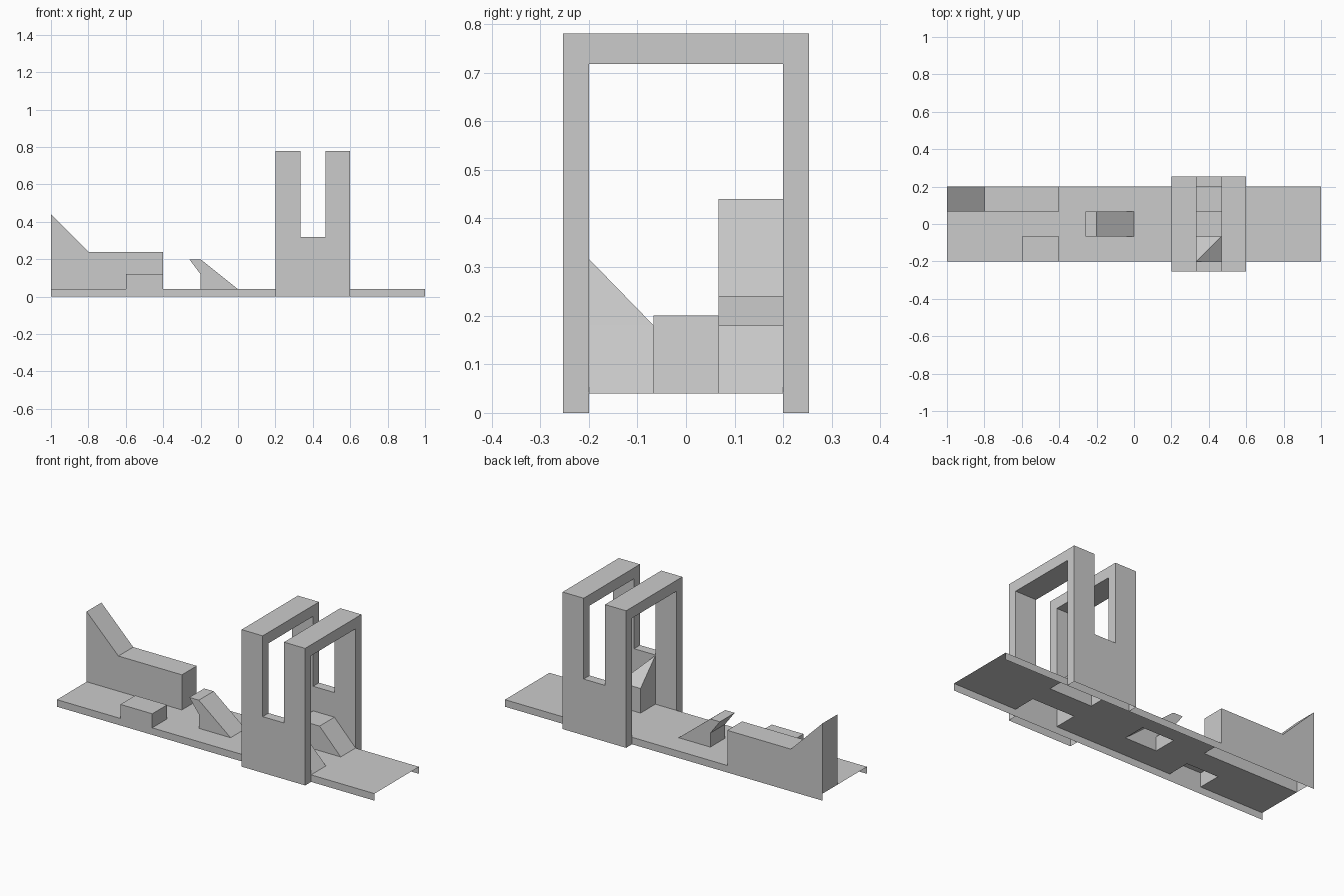
import bpy, bmesh

if "Cube" in bpy.data.objects:
    bpy.data.objects.remove(bpy.data.objects["Cube"])

L = 0.2 / 3            # half width of one lane
W = 0.2                # half width of the track
G = W + 0.053          # outer face of the gate
X1, X2 = 0.333, 0.467  # window in the gate
Z = 0.04               # track surface height


def finish(name, bm):
    mesh = bpy.data.meshes.new(name)
    bm.to_mesh(mesh)
    bm.free()
    obj = bpy.data.objects.new(name, mesh)
    bpy.context.collection.objects.link(obj)
    return obj


def prism(name, profile, y0, y1, caps=(True, True), open_base=True, peak=None):
    """Extrude an x-z profile along y; the closing side and caps may be left open."""
    bm = bmesh.new()
    a = [bm.verts.new((x, y0, z)) for x, z in profile]
    b = [bm.verts.new((x, y1, z)) for x, z in profile]
    n = len(profile)
    sides = [bm.faces.new((a[i], a[(i + 1) % n], b[(i + 1) % n], b[i])) for i in range(n)]
    ends = [bm.faces.new(a), bm.faces.new(b)]
    bmesh.ops.recalc_face_normals(bm, faces=bm.faces[:])
    if peak:           # lift one corner and fold the top along its diagonal
        bmesh.ops.connect_verts(bm, verts=[a[1], b[2]])
        a[1].co.z = peak
    dead = [f for f, keep in zip(ends, caps) if not keep]
    if open_base:
        dead.append(sides[-1])
    bmesh.ops.delete(bm, geom=dead, context='FACES')
    return finish(name, bm)


# Track: hollow plate with side skirts, open under every raised part
holes = [(-1, -0.4, L, W), (-0.6, -0.4, -W, -L), (-0.2, 0, -L, L),
         (X1, 0.6, L, W), (X1, 0.6, -W, -L)]
xs = [-1, -0.6, -0.4, -0.2, 0, 0.2, X1, 0.6, 1]
ys = [-W, -L, L, W]
bm = bmesh.new()


def quad(*pts):
    bm.faces.new([bm.verts.new(p) for p in pts])


for xa, xb in zip(xs, xs[1:]):
    for ya, yb in zip(ys, ys[1:]):
        cx, cy = (xa + xb) / 2, (ya + yb) / 2
        if not any(h[0] < cx < h[1] and h[2] < cy < h[3] for h in holes):
            quad((xa, ya, Z), (xb, ya, Z), (xb, yb, Z), (xa, yb, Z))
    if not 0.2 <= xa < 0.6:   # the gate replaces the skirt here
        quad((xa, -W, 0), (xb, -W, 0), (xb, -W, Z), (xa, -W, Z))
        quad((xb, W, 0), (xa, W, 0), (xa, W, Z), (xb, W, Z))
bmesh.ops.remove_doubles(bm, verts=bm.verts[:], dist=1e-4)
finish("track_plate", bm)

# Raised blocks on the track
prism("sloped_wall", [(-1, Z), (-1, 0.44), (-0.8, 0.24), (-0.4, 0.24), (-0.4, Z)], L, W)
prism("low_step", [(-0.6, Z), (-0.6, 0.12), (-0.4, 0.12), (-0.4, Z)], -W, -L)
prism("ramp_with_lip", [(0, Z), (-0.2, 0.2), (-0.26, 0.2), (-0.2, 0.12), (-0.2, Z)], -L, L)

# Ramps inside the gate, one with a raised corner
ramp = [(X1, Z), (X1, 0.18), (X2, 0.18), (0.6, Z)]
prism("gate_ramp_back", ramp, L, W, caps=(True, False))
prism("gate_ramp_front", ramp, -W, -L, caps=(False, True), peak=0.317)

# Gate: two U-shaped side walls joined by two top beams
u_shape = [(0.2, 0), (0.2, 0.78), (X1, 0.78), (X1, 0.32),
           (X2, 0.32), (X2, 0.78), (0.6, 0.78), (0.6, 0)]
prism("gate_wall_front", u_shape, -G, -W)
prism("gate_wall_back", u_shape, W, G)
for name, xa, xb in (("gate_beam_left", 0.2, X1), ("gate_beam_right", X2, 0.6)):
    prism(name, [(xa, 0.718), (xa, 0.78), (xb, 0.78), (xb, 0.718)], -W, W,
          caps=(False, False), open_base=False)
